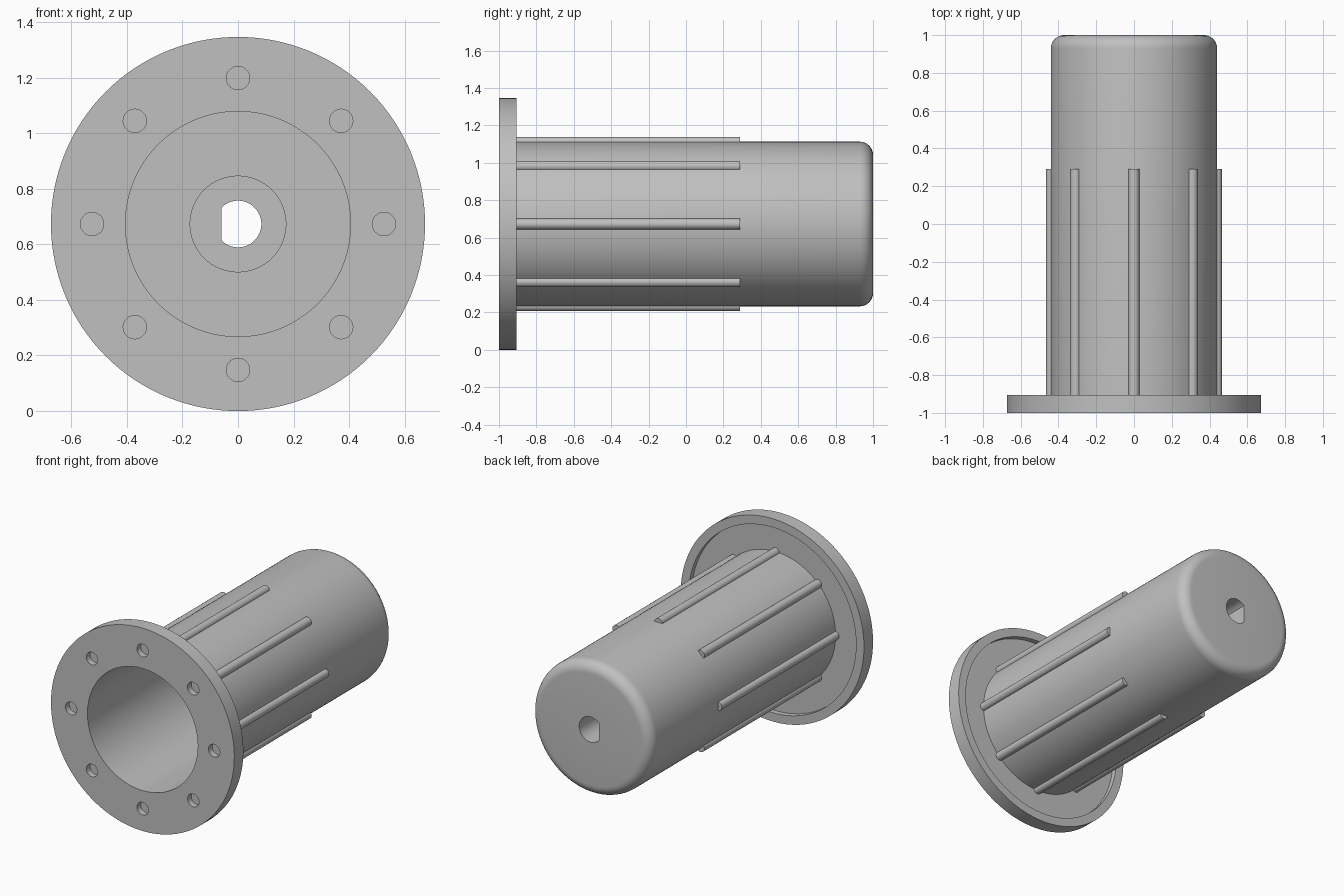
import bpy, bmesh
from math import cos, sin, pi, acos
from mathutils import Matrix, Vector

if "Cube" in bpy.data.objects:
    bpy.data.objects.remove(bpy.data.objects["Cube"], do_unlink=True)

AXIS_Z = 0.673          # height of the main axis
FLANGE_R, TUBE_R, BORE_R, HUB_R = 0.673, 0.44, 0.405, 0.174
FLANGE_BACK, RECESS = -0.905, -0.94

grey = bpy.data.materials.new("plain grey")
grey.use_nodes = True
grey.diffuse_color = (0.53, 0.53, 0.53, 1)
grey.node_tree.nodes["Principled BSDF"].inputs["Base Color"].default_value = (0.53, 0.53, 0.53, 1)


def make_object(name, bm):
    bmesh.ops.recalc_face_normals(bm, faces=bm.faces)
    mesh = bpy.data.meshes.new(name)
    bm.to_mesh(mesh)
    bm.free()
    mesh.materials.append(grey)
    obj = bpy.data.objects.new(name, mesh)
    bpy.context.collection.objects.link(obj)
    return obj


def smooth(obj):
    bpy.ops.object.select_all(action="DESELECT")
    obj.select_set(True)
    bpy.context.view_layer.objects.active = obj
    bpy.ops.object.shade_smooth_by_angle(angle=pi / 6)


def lathe(name, profile, steps=128):
    """Revolve (radius, y) points round the main axis."""
    bm = bmesh.new()
    verts = [bm.verts.new((r, y, AXIS_Z)) for r, y in profile]
    edges = [bm.edges.new(pair) for pair in zip(verts, verts[1:])]
    bmesh.ops.spin(bm, geom=verts + edges, cent=(0, 0, AXIS_Z), axis=(0, 1, 0),
                   angle=2 * pi, steps=steps, use_merge=True)
    bmesh.ops.remove_doubles(bm, verts=bm.verts, dist=1e-5)
    return make_object(name, bm)


def extrude_along_y(bm, outline, y0, y1):
    """Add a prism with an (x, z) outline between two y positions."""
    face = bm.faces.new([bm.verts.new((x, y0, z)) for x, z in outline])
    out = bmesh.ops.extrude_face_region(bm, geom=[face])["geom"]
    moved = [v for v in out if isinstance(v, bmesh.types.BMVert)]
    bmesh.ops.translate(bm, verts=moved, vec=(0, y1 - y0, 0))


def arc(cx, cz, r, start=0.0, end=2 * pi, count=32, closed=False):
    n = count - 1 if closed else count
    return [(cx + r * cos(start + (end - start) * i / n),
             cz + r * sin(start + (end - start) * i / n)) for i in range(count)]


def around(radius):
    """Eight evenly spaced (x, z) positions round the axis."""
    return [(radius * cos(i * pi / 4), AXIS_Z + radius * sin(i * pi / 4)) for i in range(8)]


# Hollow tube with flange, recessed flange back, rounded end and inner hub
fillet = arc(TUBE_R - 0.07, 0.93, 0.07, 0, pi / 2, 9, True)
profile = [(0, 0.68), (HUB_R, 0.68), (HUB_R, 0.9), (BORE_R, 0.9), (BORE_R, -1),
           (FLANGE_R, -1), (FLANGE_R, FLANGE_BACK), (0.615, FLANGE_BACK),
           (0.615, RECESS), (TUBE_R, RECESS)] + fillet + [(0, 1)]
body = lathe("flanged_tube", profile)

# Cutters: blind bolt holes in the flange and the D-shaped shaft hole
bm = bmesh.new()
for x, z in around(0.525):
    extrude_along_y(bm, arc(x, z, 0.042), -1.1, -0.96)
half = acos(-0.06 / 0.084)
extrude_along_y(bm, arc(0, AXIS_Z, 0.084, -half, half, 40, True), 0.5, 1.1)
cutter = make_object("hole_cutter", bm)
cutter.hide_render = True

cut = body.modifiers.new("holes", "BOOLEAN")
cut.operation, cut.solver, cut.object = "DIFFERENCE", "EXACT", cutter
bpy.context.view_layer.update()
result = bpy.data.meshes.new_from_object(body.evaluated_get(bpy.context.evaluated_depsgraph_get()))
body.modifiers.clear()
body.data = result
bpy.data.objects.remove(cutter, do_unlink=True)
smooth(body)

# Round ribs along the outside of the tube
for i, (x, z) in enumerate(around(0.437)):
    bm = bmesh.new()
    extrude_along_y(bm, arc(x, z, 0.029, count=24), RECESS - 0.01, 0.29)
    smooth(make_object(f"rib_{i + 1}", bm))
